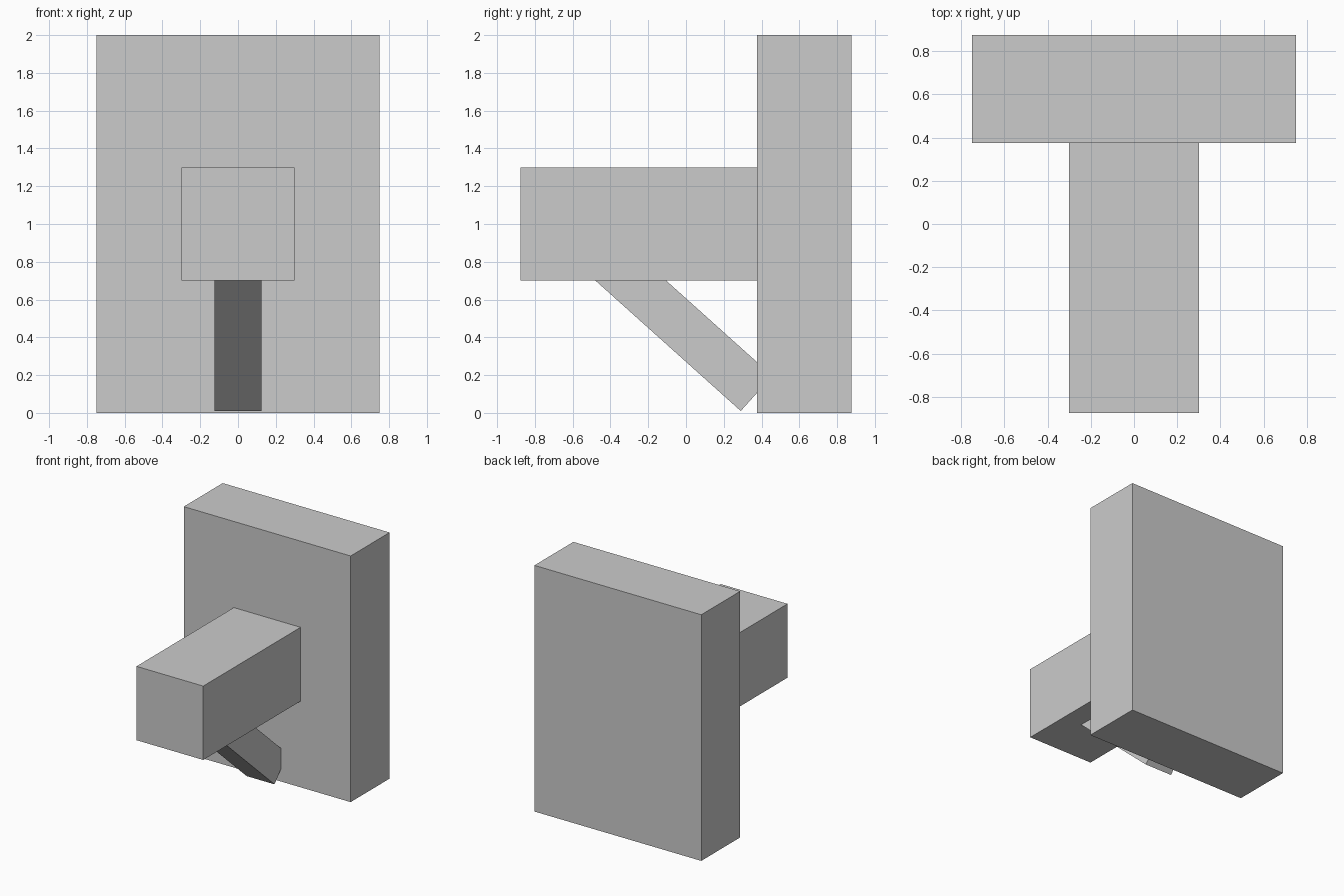
import bpy
from math import radians, sin, cos

if "Cube" in bpy.data.objects:
    bpy.data.objects.remove(bpy.data.objects["Cube"])


def box(name, size, centre, tilt=0.0):
    bpy.ops.mesh.primitive_cube_add(size=1, location=centre, rotation=(tilt, 0, 0))
    obj = bpy.context.object
    obj.name = name
    obj.scale = size
    bpy.ops.object.transform_apply(location=False, rotation=True, scale=True)
    return obj


# Upright back slab
box("back_slab", (1.5, 0.5, 2.0), (0, 0.625, 1.0))

# Horizontal beam projecting forward
box("beam", (0.6, 1.25, 0.6), (0, -0.25, 1.0))

# Diagonal brace, placed from its lowest corner; upper end is buried in the beam
tilt, length, width = radians(41.9), 1.2, 0.25
foot_y, foot_z = 0.29, 0.01
centre = (0,
          foot_y + width / 2 * sin(tilt) - length / 2 * cos(tilt),
          foot_z + width / 2 * cos(tilt) + length / 2 * sin(tilt))
box("brace", (width, length, width), centre, -tilt)
